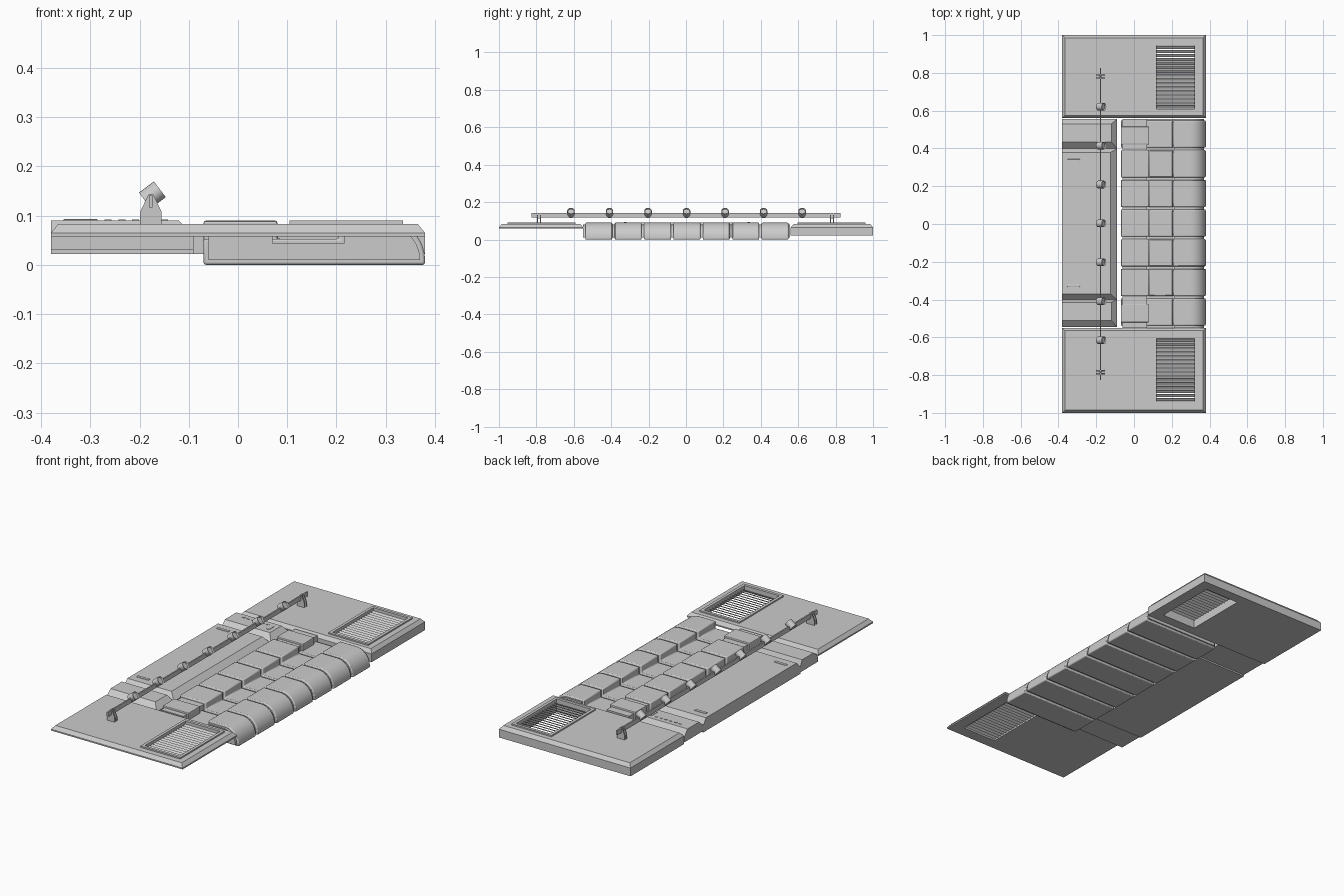
import bpy, bmesh, math
from mathutils import Matrix, Vector

if "Cube" in bpy.data.objects:
    bpy.data.objects.remove(bpy.data.objects["Cube"])


def finish(name, bm):
    bmesh.ops.recalc_face_normals(bm, faces=bm.faces)
    me = bpy.data.meshes.new(name)
    bm.to_mesh(me)
    bm.free()
    ob = bpy.data.objects.new(name, me)
    bpy.context.collection.objects.link(ob)
    return ob


def box(name, x, y, z, inset=(0, 0, 0, 0), shoulder=None):
    """Box from ranges; the top can slope inwards above the shoulder height."""
    bm = bmesh.new()
    a, b, c, d = inset
    rings = [(x[0], x[1], y[0], y[1], z[0])]
    if shoulder is not None:
        rings.append((x[0], x[1], y[0], y[1], shoulder))
    rings.append((x[0] + a, x[1] - b, y[0] + c, y[1] - d, z[1]))
    loops = [[bm.verts.new(p) for p in ((l, f, h), (r, f, h), (r, k, h), (l, k, h))]
             for l, r, f, k, h in rings]
    bm.faces.new(loops[0])
    bm.faces.new(loops[-1])
    for lo, hi in zip(loops, loops[1:]):
        for i in range(4):
            j = (i + 1) % 4
            bm.faces.new((lo[i], lo[j], hi[j], hi[i]))
    return finish(name, bm)


def extrude_y(name, pts, y0, y1):
    bm = bmesh.new()
    f = bm.faces.new([bm.verts.new((x, y0, z)) for x, z in pts])
    r = bmesh.ops.extrude_face_region(bm, geom=[f])
    bmesh.ops.translate(bm, vec=(0, y1 - y0, 0),
                        verts=[v for v in r["geom"] if isinstance(v, bmesh.types.BMVert)])
    return finish(name, bm)


def bevel(ob, w, seg=2):
    m = ob.modifiers.new("bevel", 'BEVEL')
    m.width, m.segments, m.limit_method = w, seg, 'ANGLE'
    m.angle_limit = math.radians(40)


def smooth(ob):
    bpy.ops.object.select_all(action='DESELECT')
    ob.select_set(True)
    bpy.context.view_layer.objects.active = ob
    bpy.ops.object.shade_smooth_by_angle(angle=math.radians(35))


# End plates, each with a louvred opening
def end_plate(tag, y, zb, gy):
    plate = box(tag + "_plate", (-0.38, 0.38), y, (zb, 0.083), (0.015,) * 4, 0.065)
    cut = box(tag + "_cutter", (0.12, 0.32), (gy[0] + 0.015, gy[1] - 0.015), (-0.1, 0.2))
    cut.hide_render = True
    cut.hide_viewport = True
    m = plate.modifiers.new("opening", 'BOOLEAN')
    m.object, m.solver = cut, 'EXACT'
    # raised rim
    for i, (rx, ry) in enumerate([((0.105, 0.335), (gy[0], gy[0] + 0.015)),
                                  ((0.105, 0.335), (gy[1] - 0.015, gy[1])),
                                  ((0.105, 0.12), (gy[0] + 0.015, gy[1] - 0.015)),
                                  ((0.32, 0.335), (gy[0] + 0.015, gy[1] - 0.015))]):
        box(f"{tag}_grille_rim_{i}", rx, ry, (0.075, 0.09))
    # tilted slats
    n = 16
    step = (gy[1] - gy[0] - 0.03) / n
    for i in range(n):
        s = box(f"{tag}_slat_{i}", (-0.1, 0.1), (-0.009, 0.009), (-0.0015, 0.0015))
        s.location = (0.22, gy[0] + 0.015 + (i + 0.5) * step, 0.07)
        s.rotation_euler.x = math.radians(35)


end_plate("front", (-1, -0.55), 0.058, (-0.955, -0.59))
end_plate("back", (0.56, 1), 0.022, (0.595, 0.96))

# Side console: long panel and two end blocks
SH = 0.058
box("console_panel", (-0.38, -0.09), (-0.4, 0.4), (0.022, 0.09), (0, 0.035, 0.03, 0.022), SH)
box("console_front_block", (-0.38, -0.09), (-0.545, -0.4), (0.03, 0.09), (0, 0.03, 0.035, 0.015), SH)
box("console_back_block", (-0.38, -0.09), (0.4, 0.555), (0.03, 0.09), (0, 0.03, 0.035, 0.025), SH)

# Console grips, buttons and switch
for i, y in enumerate((-0.325, 0.335)):
    bevel(box(f"console_grip_{i}", (-0.355, -0.285), (y - 0.008, y + 0.008), (0.088, 0.093)), 0.003)
for i in range(6):
    x = -0.32 + i * 0.028
    box(f"console_button_{i}", (x - 0.007, x + 0.007), (0.499, 0.507), (0.088, 0.092))
box("console_switch", (-0.157, -0.142), (0.46, 0.505), (0.084, 0.092))


# Padded segments: shared stepped profile with a rounded outer edge
def profile(d, seat=True):
    r = 0.08 - d
    pts = [(-0.07 + d, d), (0.38 - d, d)]
    pts += [(0.30 + r * math.cos(t), 0.0101 + r * math.sin(t))
            for t in (math.radians(90 * k / 10) for k in range(11))]
    top, floor = 0.09 - d, 0.053 - d
    pts += [(0.205 + d, top), (0.205 + d, floor)]
    if seat:
        pts += [(0.08 - d, floor), (0.08 - d, top), (-0.07 + d, top)]
    else:
        pts += [(-0.07 + d, floor)]
    return pts


core = extrude_y("segment_core", profile(0.01), -0.55, 0.555)
smooth(core)
for i in range(7):
    y = (i - 3) * 0.157 + 0.005
    end = i in (0, 6)
    seg = extrude_y(f"segment_{i}", profile(0, not end), y - 0.072, y + 0.072)
    bevel(seg, 0.005)
    smooth(seg)
    if end:
        arm = box(f"armrest_{i}", (-0.07, 0.08), (y - 0.055, y + 0.04), (0.045, 0.089))
        bevel(arm, 0.004)

# Lamp rail and its brackets
box("lamp_rail", (-0.181, -0.174), (-0.825, 0.825), (0.117, 0.141))
for i, y in enumerate((-0.785, 0.78)):
    for j, o in enumerate((-0.008, 0.008)):
        extrude_y(f"rail_bracket_{i}_{j}",
                  [(-0.199, 0.08), (-0.155, 0.08), (-0.155, 0.107),
                   (-0.172, 0.143), (-0.182, 0.143), (-0.199, 0.107)],
                  y + o - 0.003, y + o + 0.003)
    box(f"rail_bracket_pin_{i}", (-0.184, -0.171), (y - 0.008, y + 0.008), (0.112, 0.125))

# Tilted lamp cans with a recessed front
axis = Vector((0.8, 0, 0.6))
for i in range(7):
    bm = bmesh.new()
    bmesh.ops.create_cone(bm, cap_ends=True, segments=20, radius1=0.02, radius2=0.02, depth=0.038)
    bm.faces.ensure_lookup_table()
    cap = max(bm.faces, key=lambda f: f.calc_center_median().z)
    bmesh.ops.inset_individual(bm, faces=[cap], thickness=0.003)
    bmesh.ops.translate(bm, verts=cap.verts, vec=(0, 0, -0.008))
    rot = Vector((0, 0, 1)).rotation_difference(axis).to_matrix().to_4x4()
    bm.transform(Matrix.Translation((-0.174, (i - 3) * 0.206 + 0.003, 0.142)) @ rot)
    smooth(finish(f"lamp_{i}", bm))
